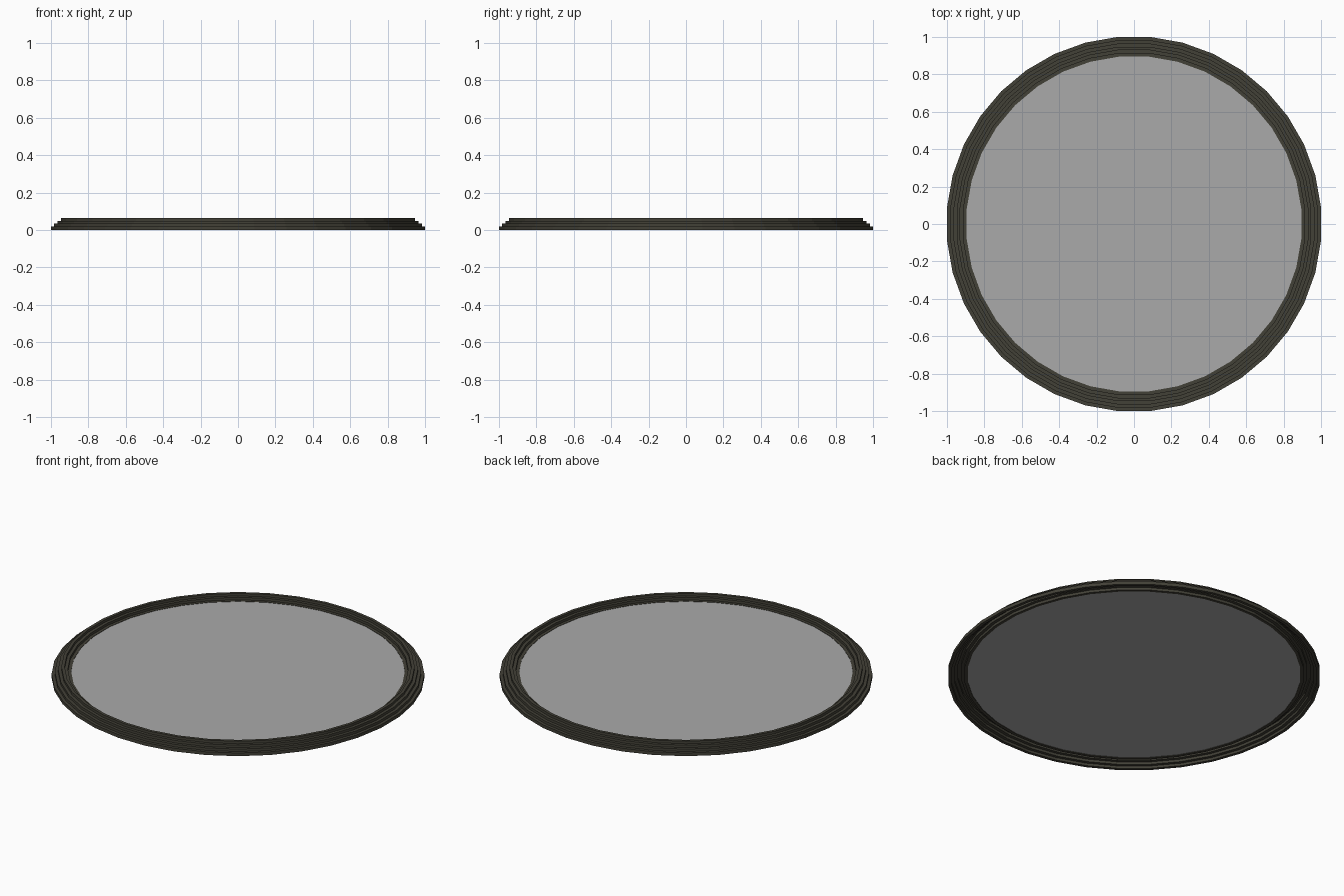
import bpy, bmesh, math

if "Cube" in bpy.data.objects:
    bpy.data.objects.remove(bpy.data.objects["Cube"])

SIDES = 36
PITCH = 0.0175      # radial width of each ring
RISE = 0.015        # height step between rings
THICK = 0.019       # height of each ring
PHASE = math.radians(5)
FIX = 1 / math.cos(PHASE)   # flat sides touch the stated radius


def material(name, color):
    m = bpy.data.materials.new(name)
    m.diffuse_color = color
    m.use_nodes = True
    m.node_tree.nodes["Principled BSDF"].inputs["Base Color"].default_value = m.diffuse_color
    return m


def finish(bm, name, mat):
    bmesh.ops.recalc_face_normals(bm, faces=bm.faces)
    me = bpy.data.meshes.new(name)
    bm.to_mesh(me)
    bm.free()
    ob = bpy.data.objects.new(name, me)
    bpy.context.collection.objects.link(ob)
    if mat:
        me.materials.append(mat)


def loop(bm, r, z):
    angles = [PHASE + 2 * math.pi * i / SIDES for i in range(SIDES)]
    return [bm.verts.new((r * FIX * math.cos(a), r * FIX * math.sin(a), z)) for a in angles]


def bridge(bm, a, b):
    for i in range(SIDES):
        j = (i + 1) % SIDES
        bm.faces.new((a[i], a[j], b[j], b[i]))


def ring(name, outer, inner, z0, z1, mat):
    bm = bmesh.new()
    loops = [loop(bm, r, z) for r, z in
             ((outer, z0), (outer, z1), (inner, z1), (inner, z0))]
    for k in range(4):
        bridge(bm, loops[k], loops[(k + 1) % 4])
    finish(bm, name, mat)


def disc(name, r, z0, z1, mat):
    bm = bmesh.new()
    low, high = loop(bm, r, z0), loop(bm, r, z1)
    bridge(bm, low, high)
    bm.faces.new(low)
    bm.faces.new(high)
    finish(bm, name, mat)


frame_mat = material("dark_frame", (0.055, 0.052, 0.038, 1))
glass_mat = material("grey_glass", (0.4, 0.4, 0.4, 0.7))

# stepped frame: rings climb to a crest, then descend to the pane
for n, level in enumerate((0, 1, 2, 3, 2, 1)):
    outer = 1 - PITCH * n
    z = RISE * level
    ring(f"frame_ring_{n + 1}", outer, outer - PITCH, z, z + THICK, frame_mat)

# pane held by the innermost ring
disc("pane", 1 - 6 * PITCH, 0.018, 0.032, glass_mat)
